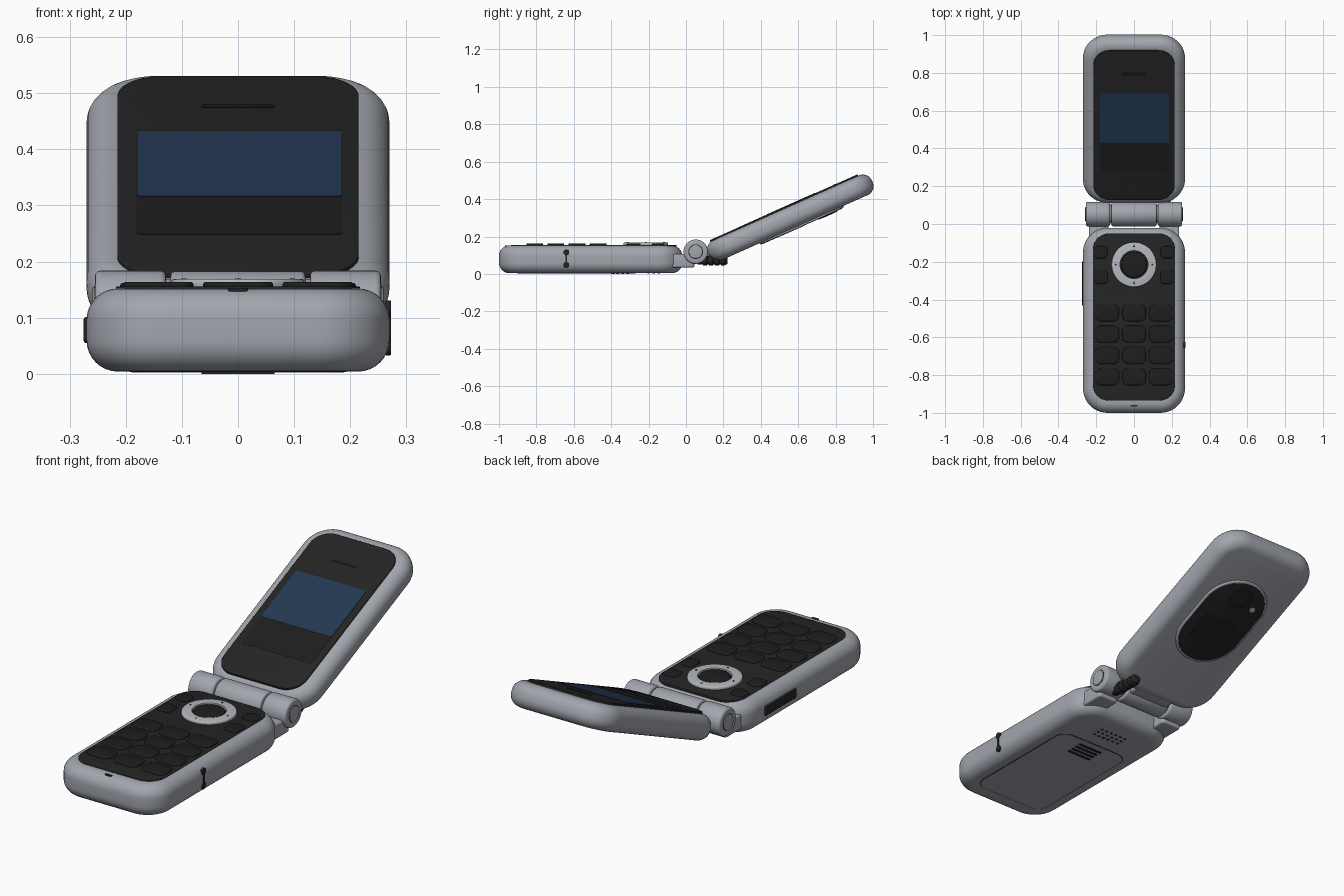
import bpy, bmesh
from math import sin, cos, pi, radians
from mathutils import Matrix

if "Cube" in bpy.data.objects:
    bpy.data.objects.remove(bpy.data.objects["Cube"])


def material(name, *rgb):
    m = bpy.data.materials.new(name)
    m.use_nodes = True
    m.diffuse_color = (*rgb, 1)
    m.node_tree.nodes["Principled BSDF"].inputs["Base Color"].default_value = (*rgb, 1)
    return m


GREY = material("grey shell", .36, .38, .42)
SILVER = material("silver", .46, .48, .51)
BLACK = material("black panel", .018, .018, .018)
DARK = material("dark key", .013, .013, .013)
BLUE = material("blue screen", .018, .041, .085)

HERE = Matrix()


def outline(w, l, r):
    """Points of a rounded rectangle, anticlockwise."""
    pts = []
    for q, (sx, sy) in enumerate(((1, 1), (-1, 1), (-1, -1), (1, -1))):
        for i in range(11):
            a = (q + i / 10) * pi / 2
            pts.append((sx * (w / 2 - r) + r * cos(a), sy * (l / 2 - r) + r * sin(a)))
    return pts


def slab(name, mat, w, l, r, z0, z1, edge=0, x=0, y=0, at=HERE, hole=0):
    """Rounded slab with softened rims, or a ring if it has a round hole."""
    n = 8 if edge > .03 else 3
    arc = [i / n * pi / 2 for i in range(n + 1)] if edge else [0]
    prof = [(edge * (1 - sin(a)), z0 + edge * (1 - cos(a))) for a in arc]
    prof += [(d, z0 + z1 - z) for d, z in reversed(prof)]
    bm = bmesh.new()
    loops = [[bm.verts.new((x + px, y + py, z))
              for px, py in outline(w - 2 * d, l - 2 * d, max(r - d, .0005))]
             for d, z in prof]
    if hole:
        loops += [[bm.verts.new((x + px, y + py, z))
                   for px, py in outline(2 * hole, 2 * hole, hole)] for z in (z1, z0)]
        loops.append(loops[0])
    for a, b in zip(loops, loops[1:]):
        for i in range(len(a)):
            j = (i + 1) % len(a)
            bm.faces.new((a[i], a[j], b[j], b[i])).smooth = True
    if not hole:
        bm.faces.new(loops[0][::-1])
        bm.faces.new(loops[-1])
    bmesh.ops.remove_doubles(bm, verts=bm.verts, dist=1e-5)
    bmesh.ops.recalc_face_normals(bm, faces=bm.faces)
    bm.transform(at)
    me = bpy.data.meshes.new(name)
    bm.to_mesh(me)
    bm.free()
    me.set_sharp_from_angle(angle=radians(35))
    me.materials.append(mat)
    ob = bpy.data.objects.new(name, me)
    bpy.context.collection.objects.link(ob)
    return ob


def disc(name, mat, radius, z0, z1, edge=0, **kw):
    return slab(name, mat, 2 * radius, 2 * radius, radius, z0, z1, edge, **kw)


# Lower body with keypad plate
slab("lower_body", GREY, .54, .98, .13, .004, .152, .056, y=-.51)
slab("keypad_plate", BLACK, .435, .885, .085, .14, .156, .003, y=-.4925)
for row in range(4):
    for col in (-1, 0, 1):
        slab("number_key", DARK, .125, .09, .03, .15, .164, .005,
             x=col * .142, y=-.47 - row * .113)
for side in (-1, 1):
    slab("upper_soft_key", DARK, .07, .065, .02, .15, .162, .004, x=side * .175, y=-.15)
    slab("lower_soft_key", DARK, .07, .075, .02, .15, .162, .004, x=side * .175, y=-.28)

# Navigation ring and centre key
disc("navigation_ring", SILVER, .119, .15, .169, .006, y=-.215, hole=.074)
disc("centre_key", DARK, .068, .15, .167, .004, y=-.215)
for dx, dy in ((1, 0), (-1, 0), (0, 1), (0, -1)):
    disc("ring_mark", BLACK, .005, .168, .17, x=dx * .097, y=-.215 + dy * .097)
slab("microphone_slot", BLACK, .036, .01, .005, .145, .1525, y=-.962)

# Underside: battery cover, vent bars, speaker holes
slab("cover_seam", BLACK, .386, .63, .06, .003, .01, y=-.585)
slab("battery_cover", GREY, .378, .622, .057, .002, .01, y=-.585)
for i in range(4):
    slab("vent_bar", BLACK, .13, .014, .006, 0, .01, y=-.39 + i * .026)
for i in range(6):
    for j in range(3):
        disc("speaker_hole", BLACK, .006, .002, .01, x=(i - 2.5) * .027, y=-.2 + j * .027)

# Side controls
right_side = Matrix.Translation((-.275, -.315, .078)) @ Matrix.Rotation(pi / 2, 4, 'Y')
slab("volume_key", BLACK, .046, .235, .01, 0, .02, .004, at=right_side)
left_side = Matrix.Translation((.262, -.64, .082)) @ Matrix.Rotation(pi / 2, 4, 'Y')
for dz in (-.034, .034):
    disc("port_dot", BLACK, .015, 0, .011, .002, x=dz, at=left_side)
slab("port_bar", BLACK, .07, .01, .004, 0, .0105, at=left_side)

# Hinge barrels, end caps and brackets
axis = Matrix.Translation((0, .052, .119)) @ Matrix.Rotation(pi / 2, 4, 'Y')
disc("hinge_centre", GREY, .064, -.12, .12, .008, at=axis)
disc("hinge_pin", GREY, .05, -.24, .24, at=axis)
for side in (-1, 1):
    a, b = sorted((side * .128, side * .255))
    disc("hinge_barrel", GREY, .065, a, b, .01, at=axis)
    a, b = sorted((side * .25, side * .259))
    disc("hinge_cap_seam", BLACK, .039, *sorted((side * .25, side * .2555)), at=axis)
    disc("hinge_cap", GREY, .036, a, b, .002, at=axis)
    slab("hinge_bracket", GREY, .105, .15, .015, .035, .107, .008, x=side * .187, y=-.03)
slab("lid_neck", GREY, .22, .12, .02, .075, .125, .01, y=.115)

# Stub behind the hinge
stub = Matrix.Translation((.17, 0, .073)) @ Matrix.Rotation(-pi / 2, 4, 'X')
disc("stub_core", BLACK, .023, .06, .222, .006, at=stub)
for i in range(4):
    disc("stub_ridge", BLACK, .028, .09 + i * .032, .114 + i * .032, .004, at=stub)

# Opened lid: inner panel, screen and earpiece
lid = Matrix.Translation((0, .5575, .3)) @ Matrix.Rotation(radians(24), 4, 'X')
slab("lid_shell", GREY, .54, .96, .13, -.0575, .0575, .052, at=lid)
slab("inner_panel", BLACK, .43, .865, .085, .05, .066, .003, y=-.01, at=lid)
slab("screen_glass", DARK, .367, .45, .008, .06, .0668, x=.0025, y=-.05, at=lid)
slab("screen", BLUE, .365, .287, .005, .06, .068, x=.0025, y=.033, at=lid)
slab("earpiece_slot", DARK, .13, .014, .007, .06, .068, y=.286, at=lid)

# Outer face of the lid: oval window, camera and lamp
slab("window_rim", GREY, .33, .49, .16, -.066, -.05, .005, y=.04, at=lid)
slab("window", BLACK, .308, .468, .15, -.068, -.05, .002, y=.04, at=lid)
slab("outer_display", DARK, .2, .14, .01, -.069, -.06, y=-.02, at=lid)
disc("camera_rim", DARK, .056, -.071, -.06, .002, y=.19, at=lid)
disc("camera_lens", BLACK, .03, -.072, -.06, y=.19, at=lid)
disc("lamp", SILVER, .014, -.071, -.06, .002, x=-.09, y=.16, at=lid)
